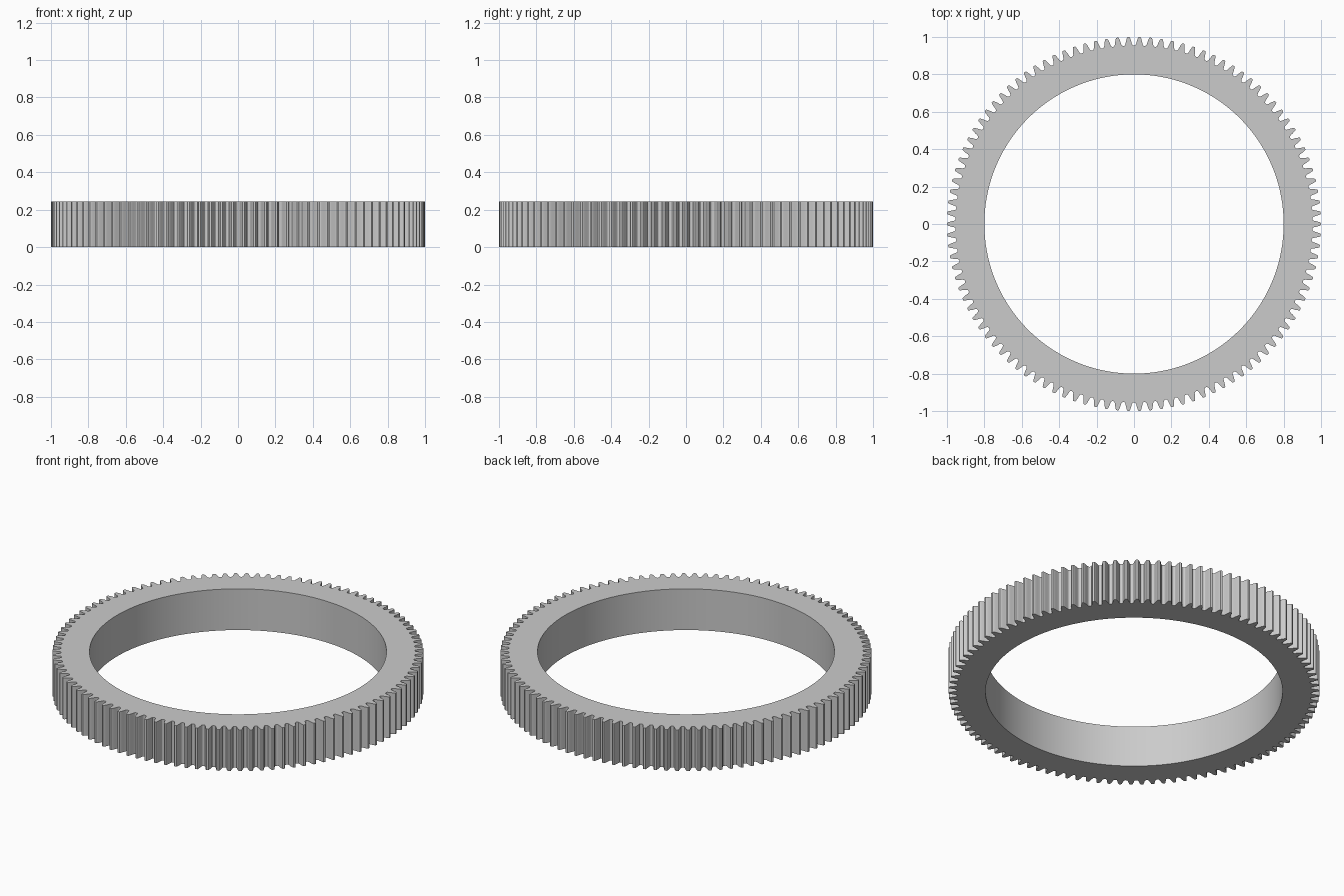
import bpy, bmesh, math

if "Cube" in bpy.data.objects:
    bpy.data.objects.remove(bpy.data.objects["Cube"])

TEETH, HEIGHT, BORE = 106, 0.245, 0.80
PITCH = 2 * math.pi / TEETH

# Half tooth: (fraction of pitch from the tooth centre, radius)
half = [(0.09, 1.0), (0.15, 0.995), (0.19, 0.987), (0.25, 0.976),
        (0.29, 0.965), (0.35, 0.957), (0.43, 0.954)]
tooth = [(-f, r) for f, r in reversed(half)] + half


def polar(r, a):
    return (r * math.cos(a), r * math.sin(a))


outer = [polar(r, (i + f) * PITCH) for i in range(TEETH) for f, r in tooth]
inner = [polar(BORE, (i + f) * PITCH) for i in range(TEETH) for f, r in tooth]

# Ring body: four loops joined into top, bottom, toothed rim and bore
bm = bmesh.new()
loops = [[bm.verts.new((x, y, z)) for x, y in pts]
         for pts, z in ((outer, 0), (outer, HEIGHT), (inner, HEIGHT), (inner, 0))]
n = len(outer)
for k in range(4):
    a, b = loops[k], loops[(k + 1) % 4]
    for i in range(n):
        j = (i + 1) % n
        bm.faces.new((a[i], a[j], b[j], b[i]))
bmesh.ops.recalc_face_normals(bm, faces=bm.faces)
mesh = bpy.data.meshes.new("ring_gear")
bm.to_mesh(mesh)
bm.free()
gear = bpy.data.objects.new("ring_gear", mesh)
bpy.context.collection.objects.link(gear)

# Plain grey metal
mat = bpy.data.materials.new("grey_metal")
mat.use_nodes = True
colour = (0.6, 0.6, 0.6, 1)
mat.diffuse_color = colour
mat.node_tree.nodes["Principled BSDF"].inputs["Base Color"].default_value = colour
mesh.materials.append(mat)

# Smooth bore, crisp rims
bpy.context.view_layer.objects.active = gear
gear.select_set(True)
bpy.ops.object.shade_smooth_by_angle(angle=math.radians(25))
